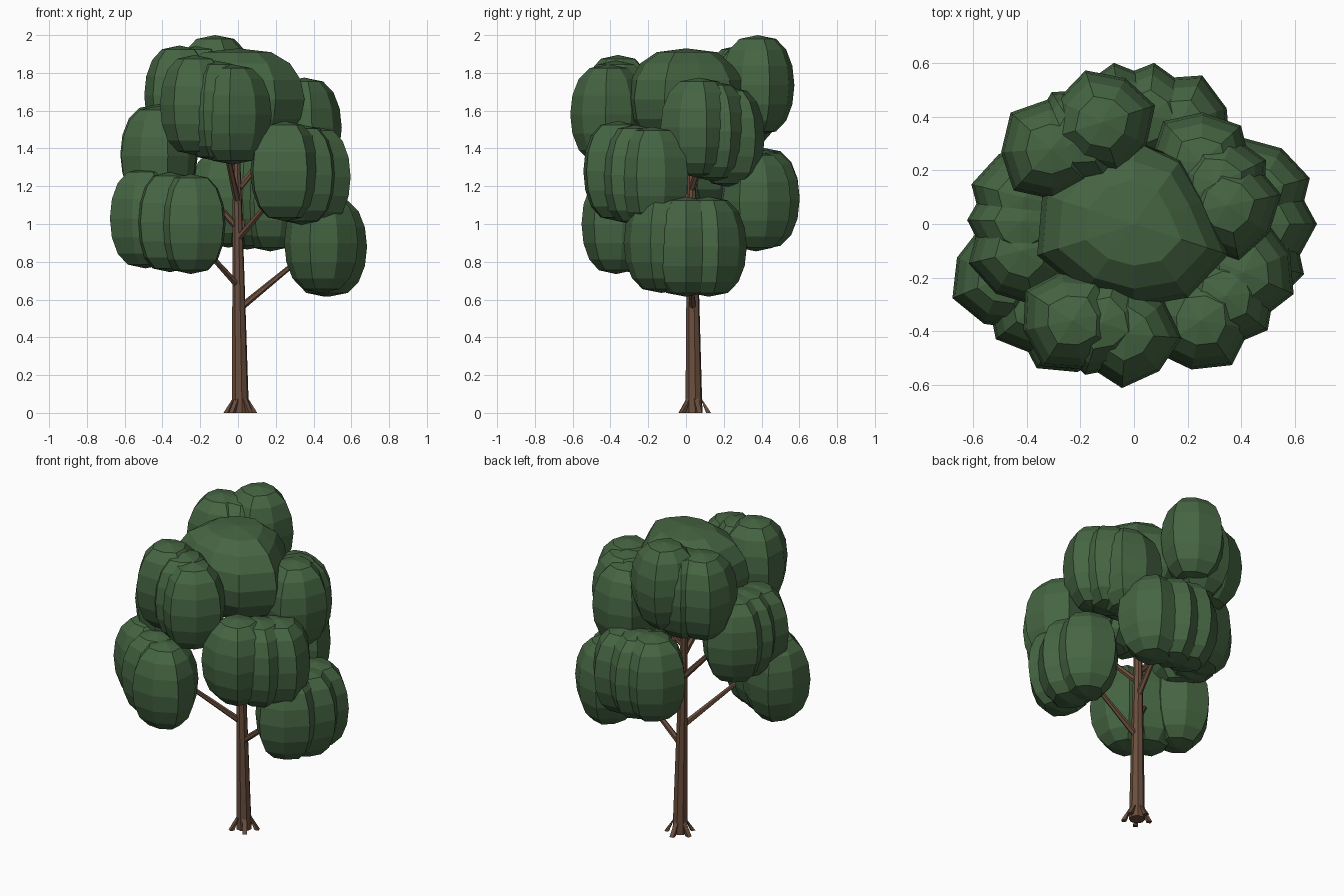
import bpy, bmesh, math
from mathutils import Vector, Matrix

if "Cube" in bpy.data.objects:
    bpy.data.objects.remove(bpy.data.objects["Cube"])


def material(name, rgb):
    m = bpy.data.materials.new(name)
    m.use_nodes = True
    m.diffuse_color = (*rgb, 1)
    m.node_tree.nodes["Principled BSDF"].inputs["Base Color"].default_value = (*rgb, 1)
    return m


LEAF = material("leaf green", (0.06, 0.13, 0.055))
BARK = material("bark brown", (0.145, 0.077, 0.047))


def add_object(name, bm, mat):
    mesh = bpy.data.meshes.new(name)
    bm.to_mesh(mesh)
    bm.free()
    mesh.materials.append(mat)
    obj = bpy.data.objects.new(name, mesh)
    bpy.context.collection.objects.link(obj)
    return obj


def foliage(name, centre, size, turn, columns, segments):
    """Faceted, square-shouldered leaf ball; columns scale the upright ridges."""
    bm = bmesh.new()
    bmesh.ops.create_uvsphere(bm, u_segments=segments, v_segments=8, radius=1)
    for v in bm.verts:
        r = math.hypot(v.co.x, v.co.y)
        if r > 0.01:
            i = round(math.atan2(v.co.y, v.co.x) / math.tau * segments) % segments
            v.co.xy *= r ** -0.28 * columns[i % len(columns)]
    place = (Matrix.Translation(centre) @ Matrix.Rotation(turn, 4, "Z")
             @ Matrix.Diagonal((*size, 1)))
    bm.transform(place)
    return add_object(name, bm, LEAF)


def limb(name, rings, sides):
    """Tapered tube through (point, radius) rings, with closed ends."""
    bm = bmesh.new()
    axis = (rings[-1][0] - rings[0][0]).normalized()
    turn = axis.to_track_quat("Z", "Y")
    loops = []
    for point, radius in rings:
        loop = []
        for i in range(sides):
            a = math.tau * (i + 0.5) / sides
            loop.append(bm.verts.new(point + turn @ Vector((math.cos(a), math.sin(a), 0)) * radius))
        loops.append(loop)
    for low, high in zip(loops, loops[1:]):
        for i in range(sides):
            j = (i + 1) % sides
            bm.faces.new((low[i], low[j], high[j], high[i]))
    bm.faces.new(loops[0][::-1])
    bm.faces.new(loops[-1])
    return add_object(name, bm, BARK)


# Trunk, leaning slightly as it rises
def trunk_at(z):
    return Vector((0.013 - 0.015 * z, 0.042 - 0.01 * z, z))


limb("trunk", [(trunk_at(z), r) for z, r in
               ((0, 0.046), (0.6, 0.035), (1.1, 0.025), (1.5, 0.016))], 8)

# Splayed roots
for i in range(5):
    a = math.radians(20 + 72 * i)
    out = Vector((math.cos(a), math.sin(a), 0))
    side = Vector((-out.y, out.x, 0)) * 0.013
    base = trunk_at(0)
    bm = bmesh.new()
    top, heel, toe = (base + out * 0.03 + Vector((0, 0, 0.09)),
                      base + out * 0.065, base + out * 0.09)
    left = [bm.verts.new(p + side) for p in (top, heel, toe)]
    right = [bm.verts.new(p - side) for p in (top, heel, toe)]
    bm.faces.new(left)
    bm.faces.new(right[::-1])
    for j in range(3):
        k = (j + 1) % 3
        bm.faces.new((left[k], left[j], right[j], right[k]))
    bmesh.ops.recalc_face_normals(bm, faces=bm.faces)
    add_object(f"root_{i + 1}", bm, BARK)

# Leaf clusters: branch height, then the centre of each ball
clusters = {
    "low_front_right": (0.67, [(-0.49, -0.2, 1.03), (-0.36, -0.3, 1.01), (-0.25, -0.37, 1.0)]),
    "low_left": (0.55, [(0.44, -0.13, 0.9), (0.48, 0.0, 0.88), (0.46, 0.12, 0.88)]),
    "middle_front_left": (0.92, [(0.25, -0.36, 1.28), (0.34, -0.27, 1.26), (0.41, -0.18, 1.25)]),
    "middle_back": (0.82, [(0.17, 0.37, 1.12), (0.05, 0.4, 1.13), (-0.05, 0.4, 1.14)]),
    "middle_right": (0.98, [(-0.42, -0.1, 1.36), (-0.42, 0.01, 1.37), (-0.41, 0.1, 1.37)]),
    "upper_front": (1.12, [(-0.23, -0.36, 1.63), (-0.12, -0.37, 1.6), (-0.03, -0.41, 1.58)]),
    "upper_back_left": (1.18, [(0.35, 0.07, 1.51), (0.31, 0.15, 1.49), (0.25, 0.23, 1.46)]),
    "top_back": (1.25, [(-0.31, 0.28, 1.68), (-0.2, 0.32, 1.68), (-0.12, 0.38, 1.735)]),
}
for name, (height, balls) in clusters.items():
    for i, (x, y, z) in enumerate(balls):
        foliage(f"{name}_foliage_{i + 1}", (x, y, z), (0.19, 0.195, 0.265),
                math.atan2(y, x), (1.07, 0.97), 8)
    start, end = trunk_at(height), Vector(balls[1]) + Vector((0, 0, 0.06))
    limb(f"{name}_branch", [(start, 0.019), (start.lerp(end, 0.9), 0.01)], 6)

# Broad crown over the trunk, with uneven ridges
ridges = (0.37, 0.28, 0.3, 0.33, 0.34, 0.36, 0.38, 0.32, 0.31, 0.34)
foliage("crown_foliage", (0, 0, 1.66), (1, 1, 0.27), 0, ridges, 10)
